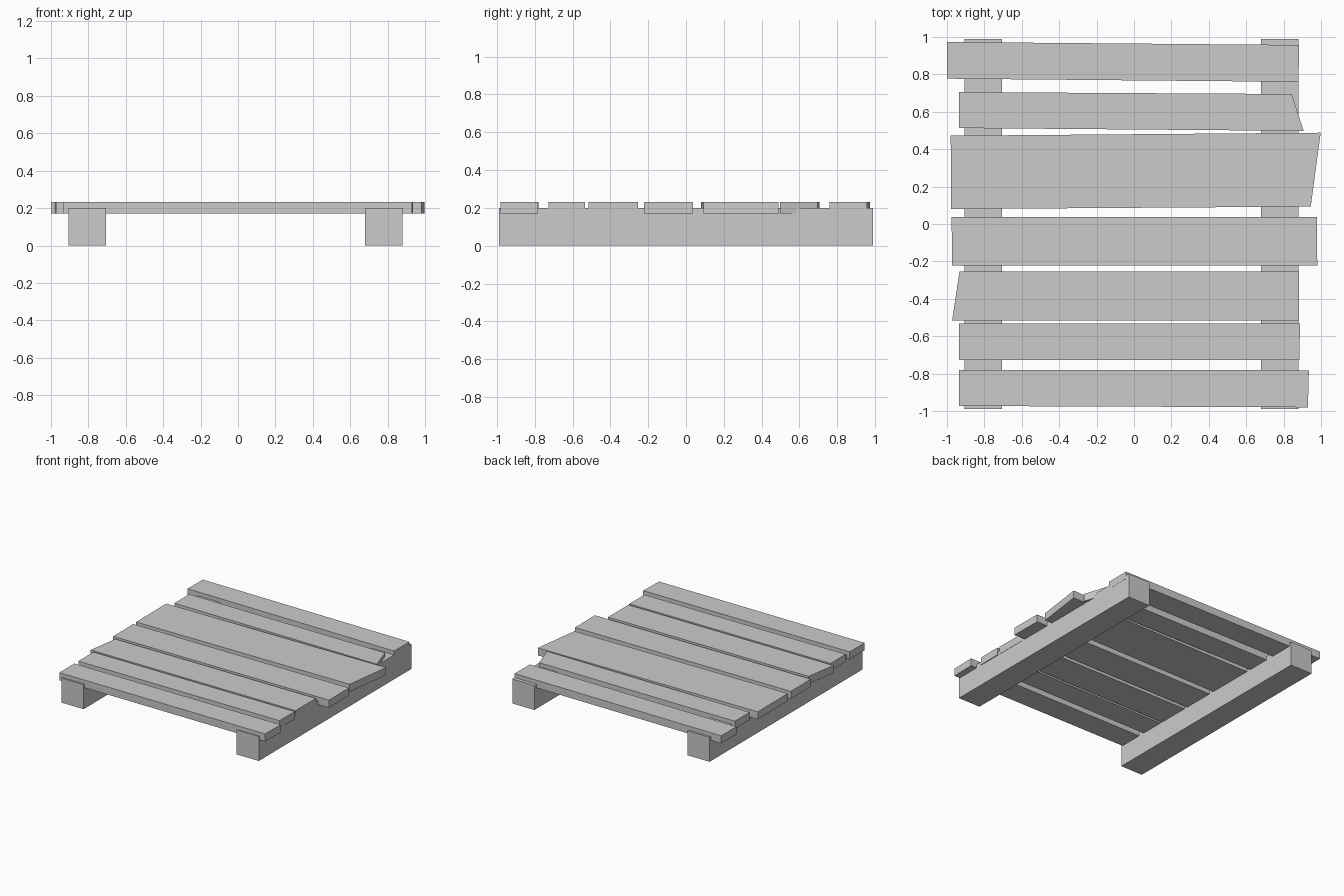
import bpy
import bmesh

cube = bpy.data.objects.get("Cube")
if cube:
    bpy.data.objects.remove(cube, do_unlink=True)

# Single grey for all the timber
grey = bpy.data.materials.new("Grey timber")
grey.use_nodes = True
color = (0.6, 0.6, 0.6, 1.0)
grey.diffuse_color = color
grey.node_tree.nodes["Principled BSDF"].inputs["Base Color"].default_value = color


def slab(name, outline, bottom, top):
    """Extrude a flat counter-clockwise outline into a solid board."""
    bm = bmesh.new()
    face = bm.faces.new([bm.verts.new((x, y, bottom)) for x, y in outline])
    extruded = bmesh.ops.extrude_face_region(bm, geom=[face])["geom"]
    for v in extruded:
        if isinstance(v, bmesh.types.BMVert):
            v.co.z = top
    bmesh.ops.recalc_face_normals(bm, faces=bm.faces)
    mesh = bpy.data.meshes.new(name)
    bm.to_mesh(mesh)
    bm.free()
    mesh.materials.append(grey)
    obj = bpy.data.objects.new(name, mesh)
    bpy.context.collection.objects.link(obj)
    return obj


# Two support beams running front to back
for name, x in (("right_beam", -0.905), ("left_beam", 0.68)):
    slab(name, [(x, -0.988), (x + 0.2, -0.988), (x + 0.2, 0.988), (x, 0.988)], 0, 0.2)

# Uneven deck planks, front to back: corners run counter-clockwise
planks = [
    [(-0.935, -0.973), (0.93, -0.98), (0.935, -0.782), (-0.935, -0.78)],
    [(-0.935, -0.728), (0.885, -0.728), (0.887, -0.533), (-0.935, -0.533)],
    [(-0.972, -0.515), (0.882, -0.515), (0.882, -0.253), (-0.933, -0.253)],
    [(-0.973, -0.223), (0.98, -0.223), (0.978, 0.038), (-0.975, 0.038)],
    [(-0.978, 0.08), (0.945, 0.093), (0.998, 0.488), (-0.98, 0.472)],
    [(-0.935, 0.513), (0.907, 0.498), (0.843, 0.695), (-0.935, 0.705)],
    [(-1.0, 0.777), (0.88, 0.76), (0.882, 0.957), (-1.0, 0.973)],
]
for number, outline in enumerate(planks, 1):
    slab(f"deck_plank_{number}", outline, 0.17, 0.232)
